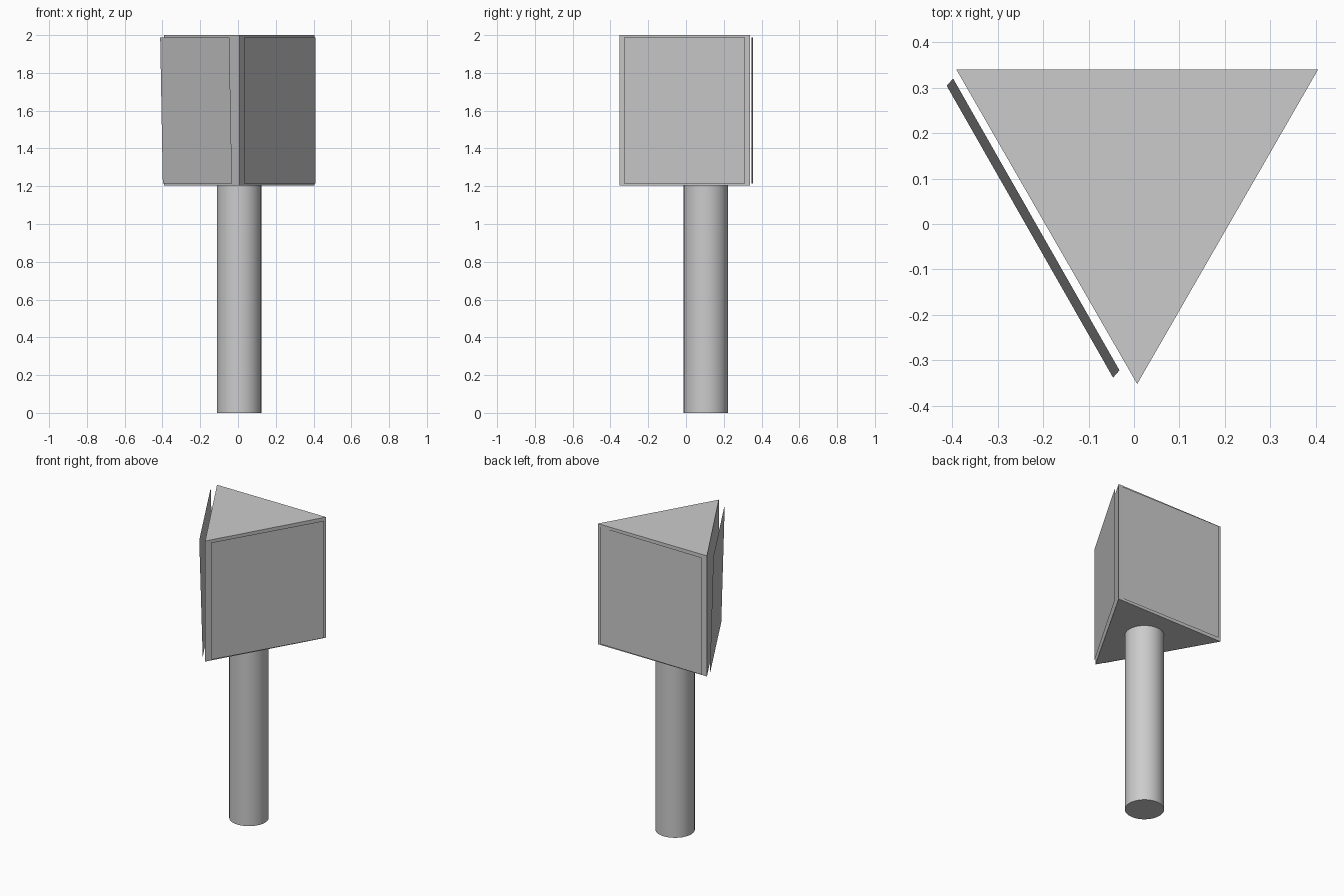
import bpy, bmesh, math

if "Cube" in bpy.data.objects:
    bpy.data.objects.remove(bpy.data.objects["Cube"])


def make_object(name, bm):
    mesh = bpy.data.meshes.new(name)
    bm.to_mesh(mesh)
    bm.free()
    obj = bpy.data.objects.new(name, mesh)
    bpy.context.collection.objects.link(obj)
    return obj


def panel(name, start, end, lean=(0, 0), z0=1.215, z1=1.987):
    """Thin sheet standing on the line start-end, top edge shifted by lean."""
    bm = bmesh.new()
    corners = [(*start, z0), (*end, z0),
               (end[0] + lean[0], end[1] + lean[1], z1),
               (start[0] + lean[0], start[1] + lean[1], z1)]
    bm.faces.new([bm.verts.new(c) for c in corners])
    return make_object(name, bm)


# Round post
bpy.ops.mesh.primitive_cylinder_add(vertices=32, radius=0.118, depth=1.21,
                                    location=(0.006, 0.105, 0.605))
post = bpy.context.object
post.name = "post"
bpy.ops.object.shade_smooth_by_angle(angle=math.radians(40))

# Three-sided head
bm = bmesh.new()
base = bm.faces.new([bm.verts.new((x, y, 1.205)) for x, y in
                     ((0.007, -0.352), (0.405, 0.34), (-0.391, 0.34))])
top = bmesh.ops.extrude_face_region(bm, geom=[base], use_keep_orig=True)
bmesh.ops.translate(bm, vec=(0, 0, 0.795),
                    verts=[v for v in top["geom"] if isinstance(v, bmesh.types.BMVert)])
bmesh.ops.recalc_face_normals(bm, faces=bm.faces)
make_object("triangular_head", bm)

# Sign panels floating just off each side, the left one leaning out at the top
panel("right_panel", (0.033, -0.327), (0.409, 0.312))
panel("back_panel", (0.38, 0.347), (-0.362, 0.355))
panel("left_panel", (-0.398, 0.32), (-0.032, -0.322), lean=(-0.014, -0.016))
